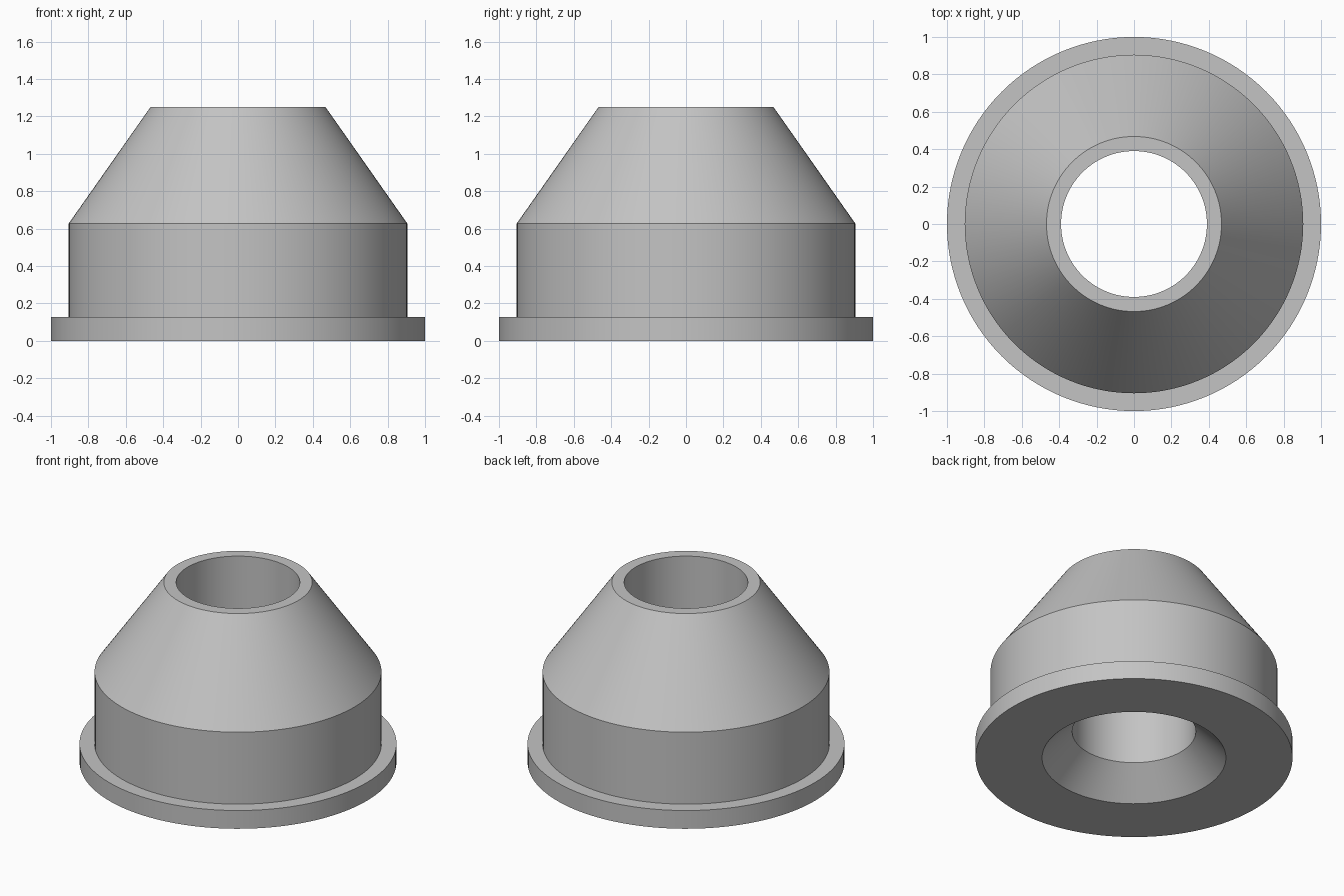
import bpy
import bmesh
import math

cube = bpy.data.objects.get("Cube")
if cube:
    bpy.data.objects.remove(cube, do_unlink=True)

SEGMENTS = 128

grey = bpy.data.materials.new("plain_grey")
grey.use_nodes = True
colour = (0.55, 0.55, 0.55, 1)
grey.diffuse_color = colour
grey.node_tree.nodes["Principled BSDF"].inputs["Base Color"].default_value = colour


def lathe(name, profile, material):
    """Turn a closed (radius, height) profile around the z axis."""
    bm = bmesh.new()
    rings = []
    for radius, height in profile:
        ring = []
        for i in range(SEGMENTS):
            a = math.tau * i / SEGMENTS
            ring.append(bm.verts.new((radius * math.cos(a), radius * math.sin(a), height)))
        rings.append(ring)
    for k, low in enumerate(rings):
        high = rings[(k + 1) % len(rings)]
        for i in range(SEGMENTS):
            j = (i + 1) % SEGMENTS
            bm.faces.new((low[i], low[j], high[j], high[i]))
    bmesh.ops.recalc_face_normals(bm, faces=bm.faces)
    mesh = bpy.data.meshes.new(name)
    bm.to_mesh(mesh)
    bm.free()
    mesh.materials.append(material)
    obj = bpy.data.objects.new(name, mesh)
    bpy.context.collection.objects.link(obj)
    bpy.ops.object.select_all(action="DESELECT")
    obj.select_set(True)
    bpy.context.view_layer.objects.active = obj
    bpy.ops.object.shade_smooth_by_angle(angle=math.radians(25))
    return obj


# Flanged conical bushing: flange, drum, cone, then the bore and its countersink
lathe("conical_bushing", [
    (0.58, 0), (1, 0), (1, 0.127),
    (0.905, 0.127), (0.905, 0.628),
    (0.468, 1.25), (0.39, 1.25), (0.39, 0.19),
], grey)
